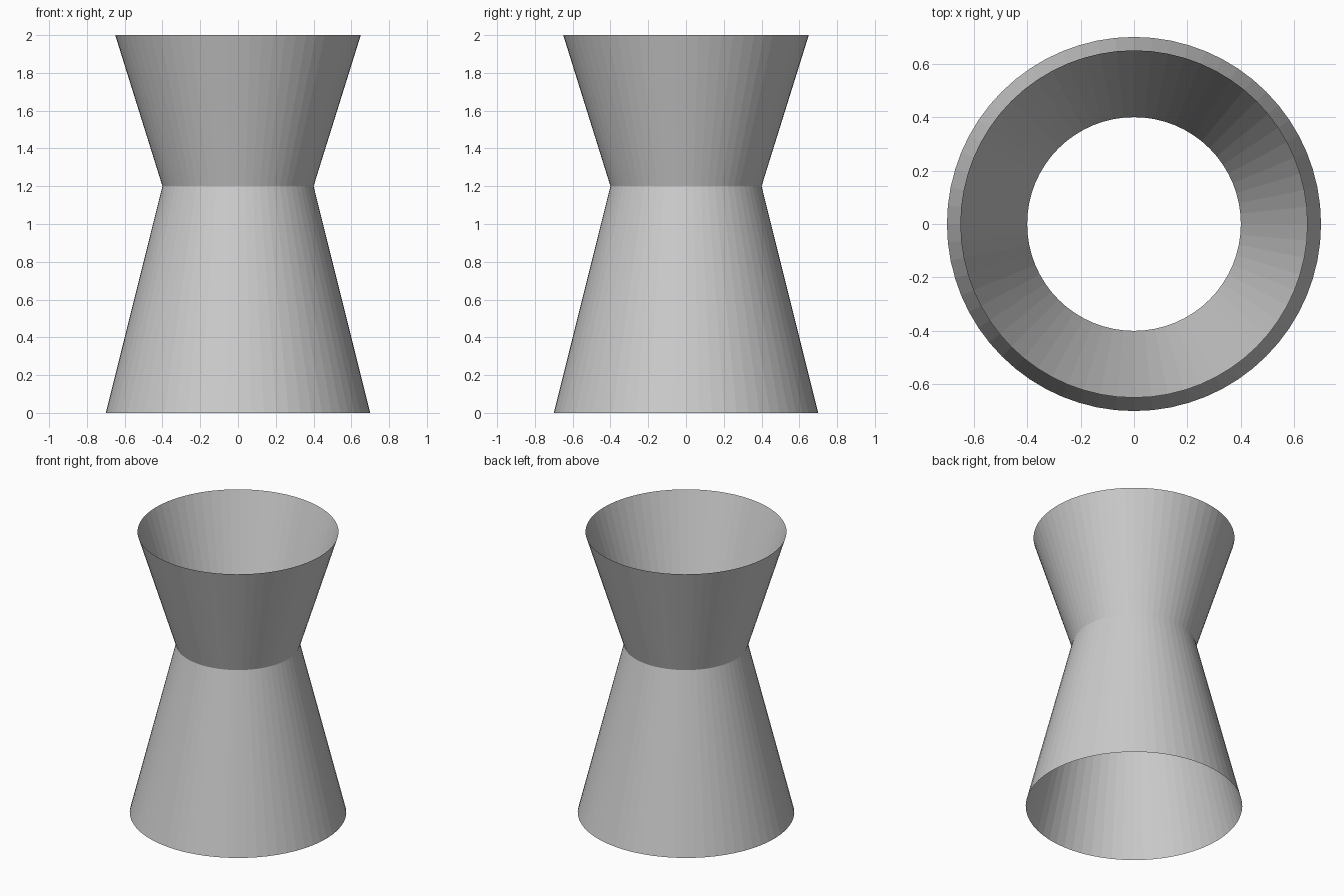
import bpy, bmesh
from math import cos, sin, tau

if "Cube" in bpy.data.objects:
    bpy.data.objects.remove(bpy.data.objects["Cube"])

SIDES = 64
# (radius, height) rings: wide base, narrow waist, flared rim
PROFILE = [(0.70, 0.0), (0.40, 1.2), (0.65, 2.0)]

# Open, thin-walled shell lofted through the rings
bm = bmesh.new()
rings = [[bm.verts.new((r * cos(tau * i / SIDES), r * sin(tau * i / SIDES), z))
          for i in range(SIDES)] for r, z in PROFILE]
for low, high in zip(rings, rings[1:]):
    for i in range(SIDES):
        j = (i + 1) % SIDES
        bm.faces.new((low[i], low[j], high[j], high[i]))

mesh = bpy.data.meshes.new("waisted_shell")
bm.to_mesh(mesh)
bm.free()
shell = bpy.data.objects.new("waisted_shell", mesh)
bpy.context.collection.objects.link(shell)
